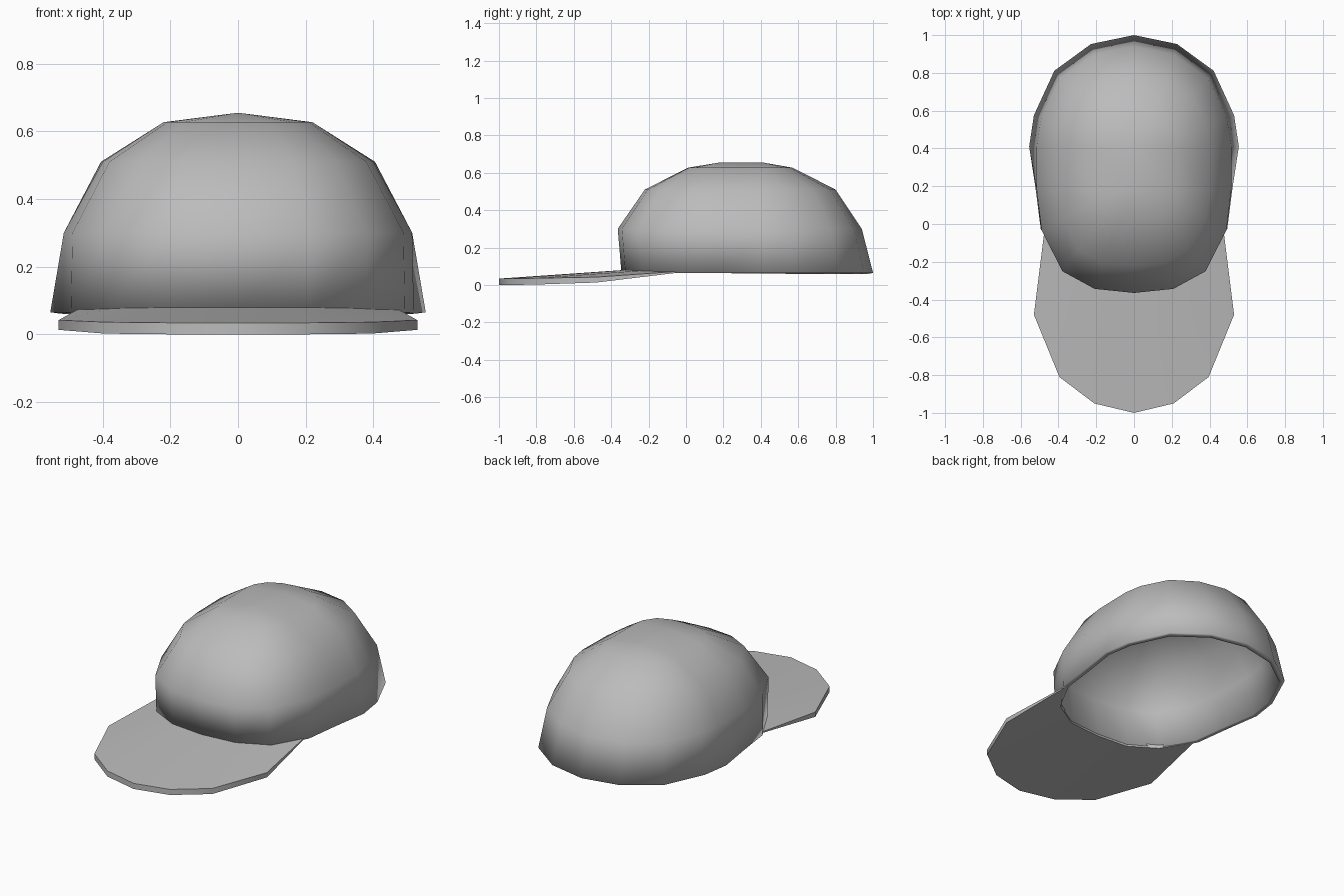
import bpy, bmesh, math

if "Cube" in bpy.data.objects:
    bpy.data.objects.remove(bpy.data.objects["Cube"], do_unlink=True)

grey = bpy.data.materials.new("plain grey")
grey.use_nodes = True
COLOUR = (0.5, 0.5, 0.5, 1)
grey.diffuse_color = COLOUR
grey.node_tree.nodes["Principled BSDF"].inputs["Base Color"].default_value = COLOUR


def finish(bm, name, angle):
    bmesh.ops.recalc_face_normals(bm, faces=bm.faces)
    mesh = bpy.data.meshes.new(name)
    bm.to_mesh(mesh)
    bm.free()
    mesh.materials.append(grey)
    obj = bpy.data.objects.new(name, mesh)
    bpy.context.collection.objects.link(obj)
    bpy.ops.object.select_all(action='DESELECT')
    obj.select_set(True)
    bpy.context.view_layer.objects.active = obj
    bpy.ops.object.shade_smooth_by_angle(angle=math.radians(angle))
    return obj


BACK_Y, FRONT_Y = 0.41, 0.18
# Quarter outlines (x, y) from the side to the middle, as fractions of a ring
BACK = [(1, 0), (.955, .28), (.76, .68), (.41, .92), (0, 1)]
FRONT = [(1, 0), (.95, .39), (.735, .79), (.405, .96), (0, 1)]


def half(quarter, width, length, centre):
    right = [(x * width, centre + y * length) for x, y in quarter]
    return right + [(-x, y) for x, y in reversed(right[:-1])]


def ring(back_w, front_w, back_len, front_len):
    return half(BACK, back_w, back_len, BACK_Y) + \
        half(FRONT, front_w, -front_len, FRONT_Y)[::-1]


# Crown: stacked outlines closed by a short ridge on top
RINGS = [(.065, .555, .52, .59, .525), (.30, .515, .515, .53, .545),
         (.51, .405, .40, .39, .40), (.627, .22, .22, .16, .17)]
bm = bmesh.new()
loops = [[bm.verts.new((x, y, z)) for x, y in ring(*size)] for z, *size in RINGS]
n = len(loops[0])
for low, high in zip(loops, loops[1:]):
    for i in range(n):
        j = (i + 1) % n
        bm.faces.new((low[i], low[j], high[j], high[i]))
ridge = [bm.verts.new((0, y, .655)) for y in (BACK_Y, FRONT_Y)]
top = loops[-1]
for i in range(n):
    j = (i + 1) % n
    a, b = ridge[i >= n // 2], ridge[j >= n // 2]
    bm.faces.new((top[i], top[j], a) if a is b else (top[i], top[j], b, a))
crown = finish(bm, "crown", 60)
shell = crown.modifiers.new("thickness", 'SOLIDIFY')
shell.thickness = 0.03
shell.offset = -1

# Brim: strip from the crown opening out to the front edge
# (inner x, y, top z, bottom z), (outer x, y, top z, bottom z)
RIGHT = [((.475, -.04, .073, .066), (.53, -.48, .042, .013)),
         ((.36, -.21, .079, .058), (.395, -.81, .036, .002)),
         ((.20, -.305, .081, .055), (.21, -.95, .034, 0)),
         ((0, -.32, .081, .055), (0, -1, .034, 0))]
flip = lambda p: (-p[0],) + p[1:]
columns = RIGHT + [(flip(a), flip(b)) for a, b in reversed(RIGHT[:-1])]
bm = bmesh.new()
sections = []
for (ix, iy, it, ib), (ox, oy, ot, ob) in columns:
    corners = [(ix, iy, it), (ox, oy, ot), (ox, oy, ob), (ix, iy, ib)]
    sections.append([bm.verts.new(c) for c in corners])
for s, t in zip(sections, sections[1:]):
    for i in range(4):
        j = (i + 1) % 4
        bm.faces.new((s[i], s[j], t[j], t[i]))
bm.faces.new(sections[0])
bm.faces.new(sections[-1])
finish(bm, "brim", 40)
